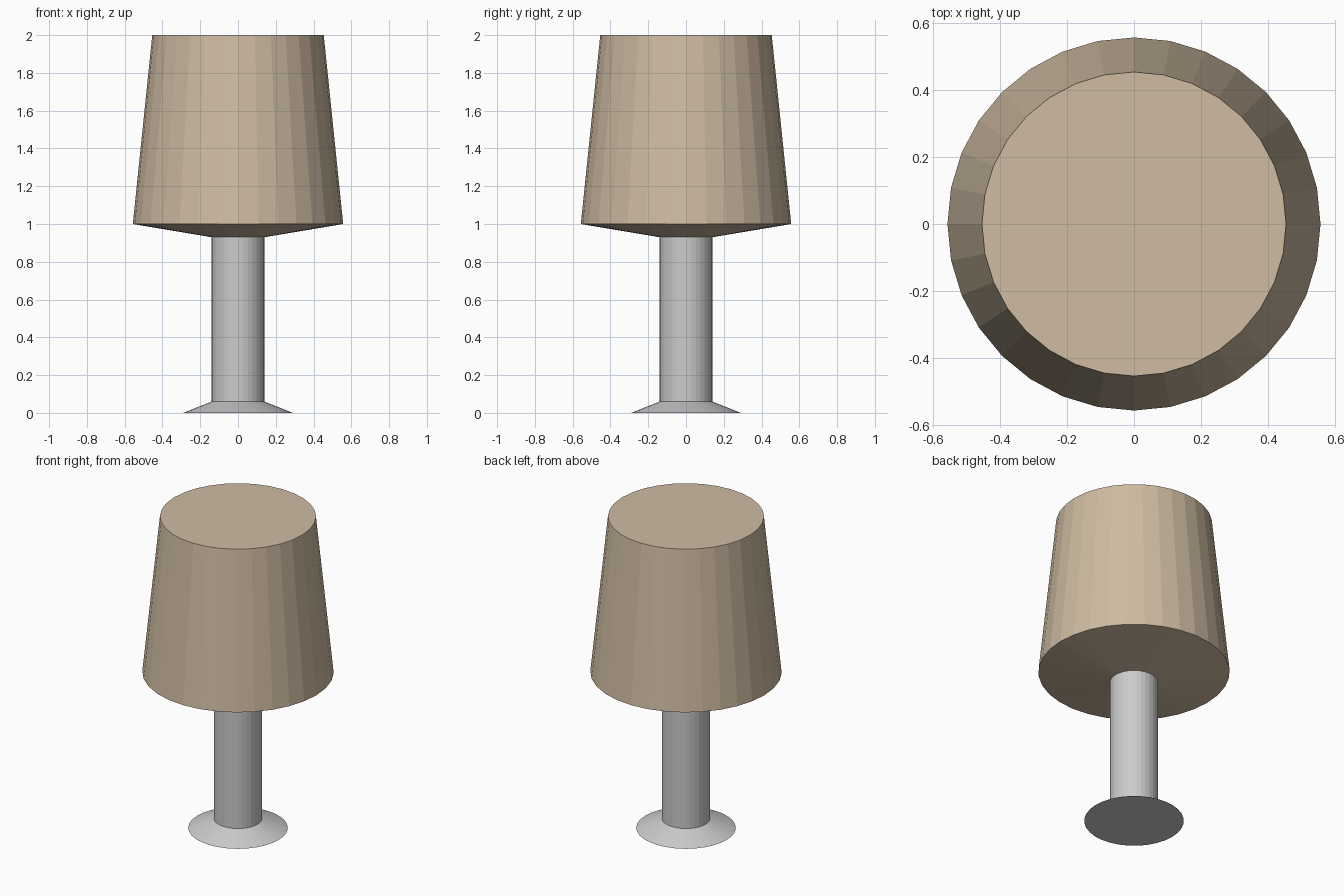
import bpy, bmesh
from math import cos, sin, tau

if "Cube" in bpy.data.objects:
    bpy.data.objects.remove(bpy.data.objects["Cube"])

SIDES = 32


def lathe(name, profile, color=None, cap_bottom=False, cap_top=False):
    """Revolve (radius, z) points around the z axis with flat faces."""
    bm = bmesh.new()
    rings = [[bm.verts.new((r * cos(tau * i / SIDES), r * sin(tau * i / SIDES), z))
              for i in range(SIDES)] for r, z in profile]
    for low, high in zip(rings, rings[1:]):
        for i in range(SIDES):
            j = (i + 1) % SIDES
            bm.faces.new((low[i], low[j], high[j], high[i]))
    if cap_bottom:
        bm.faces.new(rings[0][::-1])
    if cap_top:
        bm.faces.new(rings[-1])
    mesh = bpy.data.meshes.new(name)
    bm.to_mesh(mesh)
    bm.free()
    obj = bpy.data.objects.new(name, mesh)
    bpy.context.collection.objects.link(obj)
    if color:
        mat = bpy.data.materials.new(name + "_material")
        mat.diffuse_color = color
        mat.use_nodes = True
        mat.node_tree.nodes["Principled BSDF"].inputs["Base Color"].default_value = mat.diffuse_color
        mesh.materials.append(mat)
    return obj


# Flared foot and straight stem
lathe("lamp_stand", [(0.29, 0), (0.14, 0.06), (0.14, 0.93)], cap_bottom=True)

# Tapered shade with a shallow conical underside and a closed top
lathe("lamp_shade", [(0.14, 0.93), (0.557, 1.0), (0.454, 2.0)],
      color=(0.62, 0.50, 0.36, 1), cap_top=True)
